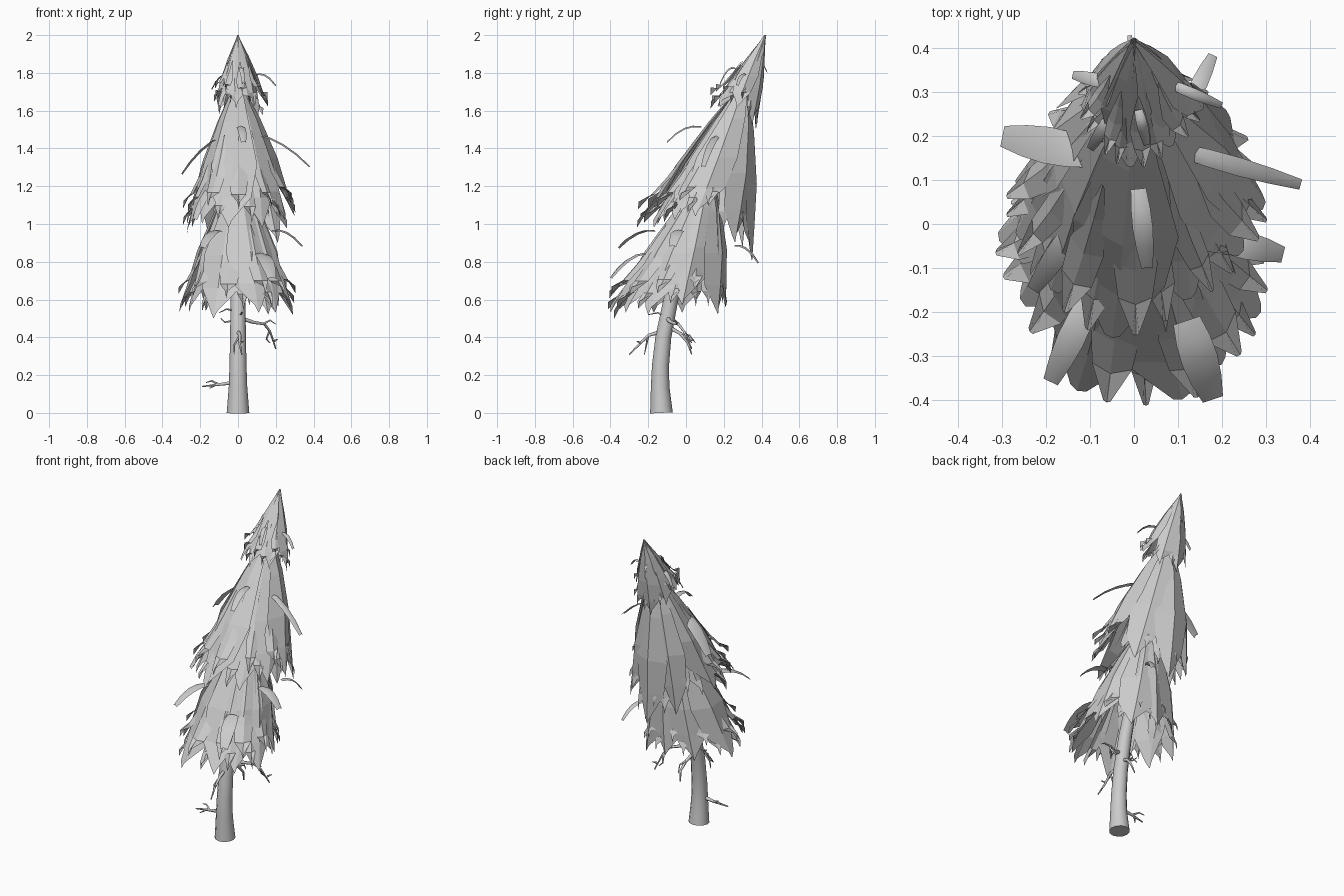
import bpy, random
from mathutils import Vector as V

if "Cube" in bpy.data.objects:
    bpy.data.objects.remove(bpy.data.objects["Cube"])

random.seed(4)
AXIS = [(0, -.13), (.2, -.14), (.4, -.12), (.6, -.08), (1.1, .06), (1.5, .2), (2, .42)]


def axis(z):
    """Point on the leaning centre line at height z."""
    for (z0, y0), (z1, y1) in zip(AXIS, AXIS[1:]):
        if z <= z1:
            break
    return V((0, y0 + (y1 - y0) * (z - z0) / (z1 - z0), z))


def make(name, verts, faces, smooth=False):
    me = bpy.data.meshes.new(name)
    me.from_pydata(verts, [], faces)
    if smooth:
        me.shade_smooth()
    ob = bpy.data.objects.new(name, me)
    bpy.context.collection.objects.link(ob)
    return ob


def outward(p):
    d = p - axis(p.z)
    d.z = 0
    return d.normalized()


def petal(verts, faces, root, tip, w, bulge, shift=0):
    """Folded leaf panel: ridge in the middle, two edges bent inwards."""
    n = outward(tip)
    side = V((-n.y, n.x, 0))
    b = len(verts)
    rows = [(0, .08, 0), (.3, .55, .8), (.58, 1, 1), (.8, .85, .5), (1, .16, 0)]
    for i, (t, k, bu) in enumerate(rows):
        c = root.lerp(tip, t) + n * bulge * bu + side * shift * t * (1 - t)
        for s in (-1, 0, 1):
            j = random.uniform(.9, 1.1)
            lift = .04 * abs(s) * (t > .9)
            verts.append(c + side * s * w * k * j - n * abs(s) * w * k * .38 + V((0, 0, lift)))
        if i:
            for s in (0, 1):
                a = b + (i - 1) * 3 + s
                faces.append((a, a + 3, a + 4, a + 1))


def tier(name, root_z, tips, w, bulge, spike_w, spread):
    verts, faces = [], []
    tips = [V(t) for t in tips]
    root = axis(root_z)
    for t in tips:
        petal(verts, faces, root, t, w * random.uniform(.9, 1.1), bulge, random.uniform(-.06, .06))
    make(name, verts, faces)
    # narrow flared needles peeking out between the panels
    verts, faces = [], []
    for a, b in zip(tips, tips[1:] + tips[:1]):
        for f, up in ((.3, .14), (.65, .04)):
            t = a.lerp(b, f)
            t.z += up * spread
            t += outward(t) * .03 * spread
            r = root.lerp(t, .45)
            petal(verts, faces, r, t, spike_w * random.uniform(.8, 1.2), -.02 * spread)
    make(name + "_needles", verts, faces)


def tube(name, pts, radii, n=6):
    """Capped round tube along a path."""
    cu = bpy.data.curves.new(name, 'CURVE')
    cu.dimensions = '3D'
    cu.bevel_depth = 1
    cu.bevel_resolution = n // 2 - 2
    cu.use_fill_caps = True
    sp = cu.splines.new('POLY')
    sp.points.add(len(pts) - 1)
    for p, co, r in zip(sp.points, pts, radii):
        p.co = (*co, 1)
        p.radius = r
    sp.use_smooth = True
    ob = bpy.data.objects.new(name, cu)
    bpy.context.collection.objects.link(ob)


def blade(name, start, end, w, sag=.03):
    """Thin arched ribbon poking out of the foliage."""
    a, b = V(start), V(end)
    d = b - a
    side = V((-d.y, d.x, 0)).normalized()
    verts, faces = [], []
    for i, k in enumerate((.8, 1, 1.05, .9, .6)):
        t = i / 4
        c = a.lerp(b, t) + V((0, 0, sag * 4 * t * (1 - t)))
        verts += [c - side * w * k, c + V((0, 0, .008)), c + side * w * k]
        if i:
            for s in (0, 1):
                q = i * 3 - 3 + s
                faces.append((q, q + 3, q + 4, q + 1))
    make(name, verts, faces, True)


# trunk
zs = [0, .06, .14, .25, .4, .6, .8, 1.1, 1.5]
tube("trunk", [axis(z) for z in zs], [.06, .055, .049, .045, .042, .039, .034, .025, .01], 12)

# three foliage tiers, tips listed counter-clockwise from the front
tier("crown_top", 2.0, [
    (-.01, .13, 1.61), (.09, .18, 1.62), (.16, .27, 1.62), (.1, .35, 1.52),
    (-.01, .37, 1.5), (-.1, .34, 1.58), (-.12, .27, 1.65), (-.08, .19, 1.64)], .06, .012, .02, .5)
tier("crown_middle", 1.78, [
    (-.05, -.26, .98), (.13, -.17, .98), (.25, -.06, 1.02), (.3, .05, 1.04), (.21, .26, .9),
    (.03, .35, .8), (-.14, .3, .88), (-.27, .1, 1.0), (-.27, -.02, .95), (-.19, -.15, 1.0)],
    .105, .035, .04, .7)
tier("crown_bottom", 1.3, [
    (-.13, -.38, .5), (.11, -.4, .53), (.2, -.32, .53), (.29, -.2, .52), (.27, -.02, .57),
    (.16, .17, .52), (0, .21, .55), (-.17, .16, .54), (-.31, -.02, .53), (-.26, -.17, .53)],
    .115, .04, .045, .7)

# single blades: start, end, half width
BLADES = [
    ((.1, .17, 1.47), (.38, .09, 1.3), .02), ((.18, -.03, .96), (.34, -.07, .88), .03),
    ((.08, .32, 1.78), (.2, .27, 1.73), .012), ((-.1, .16, 1.45), (-.3, .2, 1.26), .04),
    ((-.05, .32, 1.78), (-.14, .34, 1.71), .015), ((.12, -.22, .84), (.18, -.4, .71), .04),
    ((-.1, -.17, .96), (-.19, -.36, .87), .03), ((-.13, 0, 1.2), (-.23, -.15, 1.02), .025),
    ((.01, .08, 1.51), (.03, -.1, 1.43), .022), ((.12, .26, .88), (.18, .385, .79), .018),
    ((.01, .26, 1.82), (.03, .18, 1.74), .012), ((-.05, .25, 1.72), (-.1, .17, 1.62), .014),
    ((0, .35, 1.86), (-.01, .43, 1.8), .008)]
for i, (a, b, w) in enumerate(BLADES):
    blade(f"needle_blade_{i}", a, b, w)

# dead branches with forked twigs
TWIGS = [
    [(.02, -.1, .5), (.08, -.08, .48), (.14, -.04, .47), (.17, -.01, .43), (.2, .03, .34)],
    [(.13, -.04, .47), (.17, -.06, .49), (.2, -.05, .47)],
    [(.165, -.01, .43), (.15, .02, .39), (.17, .03, .37)],
    [(.19, .02, .38), (.21, .04, .39)],
    [(0, -.13, .43), (.01, -.2, .41), (.01, -.25, .36), (.02, -.3, .31)],
    [(.01, -.2, .41), (-.02, -.21, .36), (-.02, -.22, .31)],
    [(.01, -.24, .37), (.03, -.26, .38)],
    [(0, -.1, .46), (.02, -.03, .42), (.03, .01, .37), (.02, .03, .31)],
    [(.02, -.03, .42), (.03, .02, .41), (.02, .05, .37)],
    [(-.03, -.14, .16), (-.1, -.14, .15), (-.19, -.15, .14)],
    [(-.1, -.14, .15), (-.14, -.12, .17), (-.17, -.11, .16)],
    [(-.12, -.14, .15), (-.15, -.17, .13)],
    [(-.02, -.1, .54), (-.06, -.12, .55), (-.1, -.13, .53)],
    [(-.02, -.1, .49), (-.07, -.1, .48), (-.09, -.08, .5)],
    [(0, -.08, .5), (.02, -.15, .53), (.01, -.2, .52)]]
for i, p in enumerate(TWIGS):
    r = .012 if len(p) > 3 or i == 9 else .007
    tube(f"dead_branch_{i}", p, [r * (1 - .7 * k / (len(p) - 1)) for k in range(len(p))], 6)
